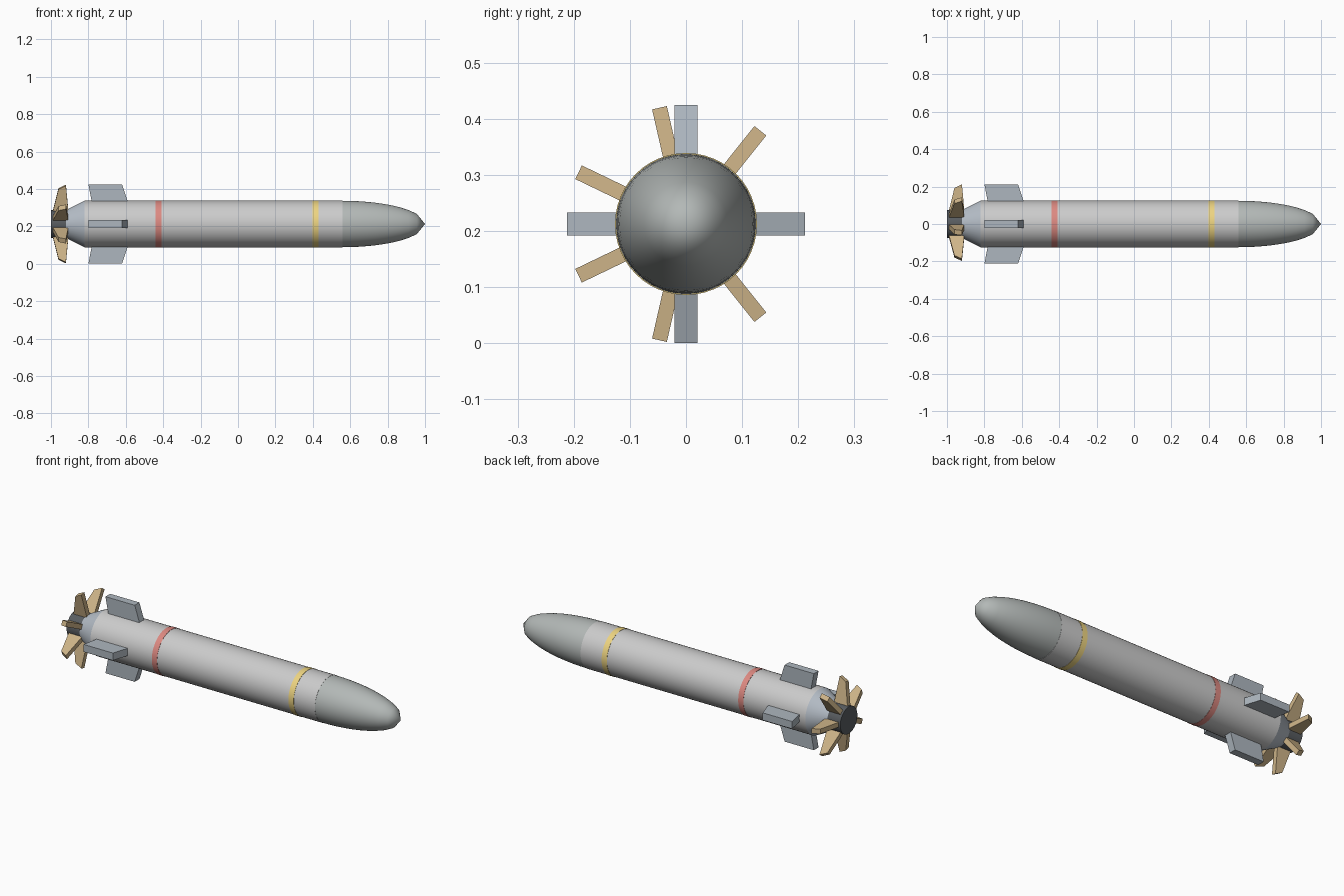
import bpy, bmesh, math
from mathutils import Matrix

if "Cube" in bpy.data.objects:
    bpy.data.objects.remove(bpy.data.objects["Cube"])

AXIS_Z = 0.2125
R = 0.125


def material(name, rgb):
    m = bpy.data.materials.new(name)
    m.diffuse_color = (*rgb, 1)
    m.use_nodes = True
    m.node_tree.nodes["Principled BSDF"].inputs["Base Color"].default_value = m.diffuse_color
    return m


def finish(name, bm, mat, smooth=False):
    bmesh.ops.recalc_face_normals(bm, faces=bm.faces)
    me = bpy.data.meshes.new(name)
    bm.to_mesh(me)
    bm.free()
    ob = bpy.data.objects.new(name, me)
    ob.location.z = AXIS_Z
    bpy.context.collection.objects.link(ob)
    me.materials.append(mat)
    if smooth:
        bpy.ops.object.select_all(action='DESELECT')
        ob.select_set(True)
        bpy.context.view_layer.objects.active = ob
        bpy.ops.object.shade_smooth_by_angle(angle=math.radians(30))
    return ob


def lathe(name, profile, mat, sides=48):
    """Revolve (x, radius) points around the x axis."""
    bm = bmesh.new()
    verts = [bm.verts.new((x, 0, r)) for x, r in profile]
    edges = [bm.edges.new(p) for p in zip(verts, verts[1:])]
    bmesh.ops.spin(bm, geom=verts + edges, cent=(0, 0, 0), axis=(1, 0, 0),
                   angle=math.tau, steps=sides, use_duplicate=False)
    bmesh.ops.remove_doubles(bm, verts=bm.verts, dist=1e-5)
    return finish(name, bm, mat, True)


def radial_plate(name, outline, thickness, angle, mat):
    """Plate with an (x, radius) outline; angle 0 points to +y."""
    bm = bmesh.new()
    face = bm.faces.new([bm.verts.new((x, r, -thickness / 2)) for x, r in outline])
    ext = bmesh.ops.extrude_face_region(bm, geom=[face])
    new = [v for v in ext['geom'] if isinstance(v, bmesh.types.BMVert)]
    bmesh.ops.translate(bm, verts=new, vec=(0, 0, thickness))
    bmesh.ops.rotate(bm, verts=bm.verts, cent=(0, 0, 0),
                     matrix=Matrix.Rotation(angle, 3, 'X'))
    return finish(name, bm, mat)


white = material("hull_white", (0.80, 0.82, 0.80))
dark_grey = material("nose_grey", (0.45, 0.48, 0.47))
steel = material("tail_steel", (0.47, 0.52, 0.58))
fin_grey = material("fin_grey", (0.42, 0.47, 0.52))
bronze = material("bronze", (0.62, 0.46, 0.25))
black = material("hub_black", (0.10, 0.11, 0.12))
red = material("band_red", (0.72, 0.25, 0.22))
yellow = material("band_yellow", (0.85, 0.66, 0.22))

# Hull, rounded nose and tapered tail
lathe("hull", [(-0.82, 0), (-0.82, R), (0.56, R), (0.56, 0)], white)
nose = [(0.56 + 0.44 * t / 10, 0.124 * math.sqrt(1 - (t / 10) ** 2)) for t in range(11)]
lathe("nose", [(0.56, 0)] + nose, dark_grey)
lathe("tail_cone", [(-0.82, 0), (-0.82, R), (-0.93, 0.07), (-0.93, 0)], steel)

# Painted bands
for name, x, mat in (("rear_band", -0.425, red), ("front_band", 0.414, yellow)):
    lathe(name, [(x - 0.016, 0.1), (x - 0.016, 0.1265), (x + 0.016, 0.1265),
                 (x + 0.016, 0.1)], mat)

# Four stabiliser fins
fin = [(-0.776, 0.09), (-0.80, AXIS_Z), (-0.62, AXIS_Z), (-0.58, 0.09)]
for i in range(4):
    radial_plate(f"fin_{i + 1}", fin, 0.041, i * math.pi / 2, fin_grey)

# Propeller hub and seven blades
lathe("propeller_hub", [(-1.0, 0), (-1.0, 0.075), (-0.91, 0.075), (-0.91, 0)], black)
blade = [(-0.995, 0.05), (-0.96, 0.193), (-0.92, 0.2125), (-0.905, 0.05)]
for i in range(7):
    radial_plate(f"propeller_blade_{i + 1}", blade, 0.027, i * math.tau / 7, bronze)
